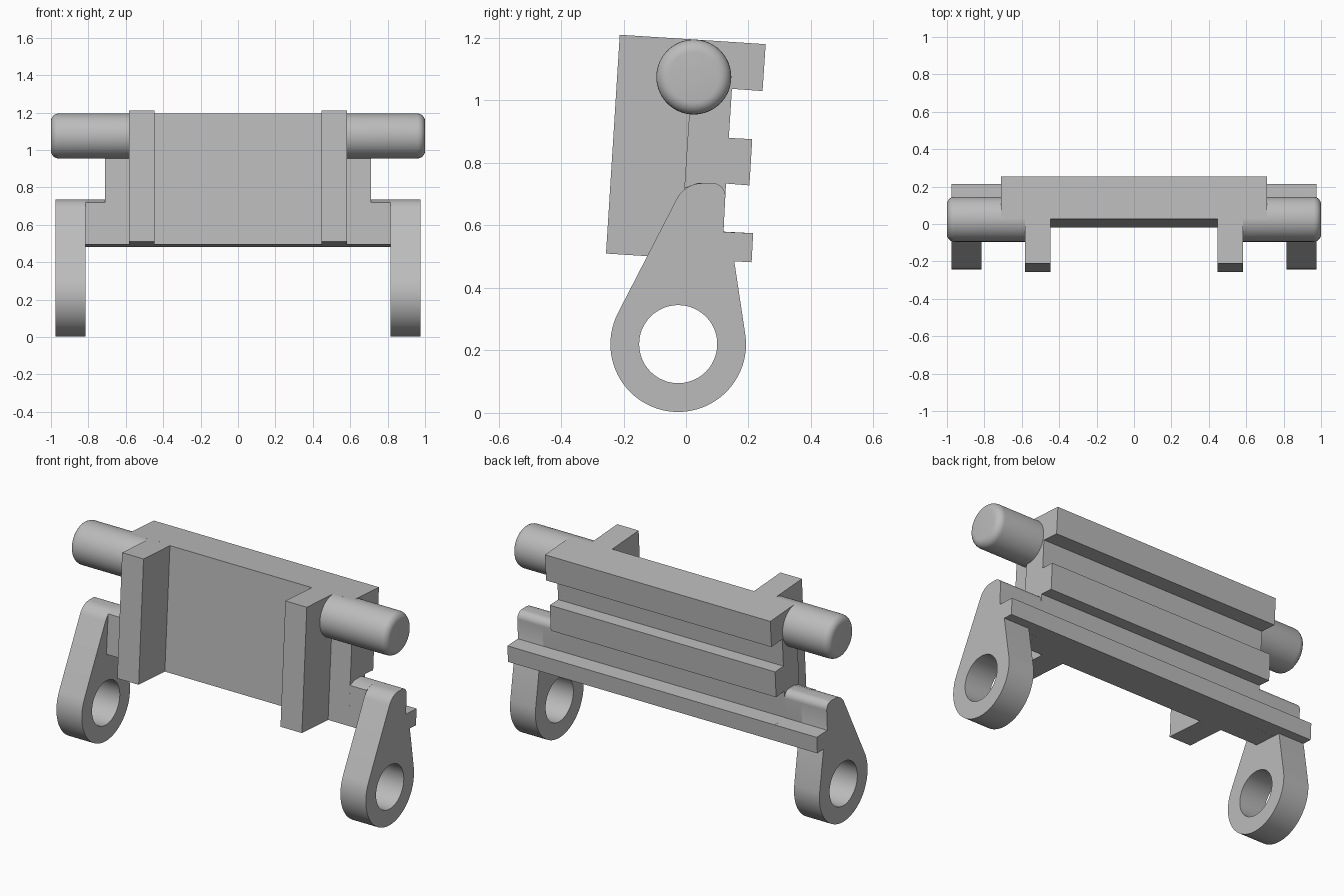
import bpy, bmesh
from math import radians, sin, cos
from mathutils import Vector, Matrix

cube = bpy.data.objects.get("Cube")
if cube:
    bpy.data.objects.remove(cube, do_unlink=True)

gray = bpy.data.materials.new("plain gray")
gray.use_nodes = True
gray.diffuse_color = (0.5, 0.5, 0.5, 1)
gray.node_tree.nodes["Principled BSDF"].inputs["Base Color"].default_value = (0.5, 0.5, 0.5, 1)
parts = []


def finish(name, bm):
    bmesh.ops.recalc_face_normals(bm, faces=bm.faces)
    mesh = bpy.data.meshes.new(name)
    bm.to_mesh(mesh)
    bm.free()
    mesh.materials.append(gray)
    obj = bpy.data.objects.new(name, mesh)
    bpy.context.collection.objects.link(obj)
    parts.append(obj)


def extrude(name, x0, x1, outline, hole=None):
    """Extrude a (y, z) outline, with an optional hole, from x0 to x1."""
    bm = bmesh.new()
    for loop in filter(None, (outline, hole)):
        verts = [bm.verts.new((x0, y, z)) for y, z in loop]
        for a, b in zip(verts, verts[1:] + verts[:1]):
            bm.edges.new((a, b))
    if hole:
        bmesh.ops.triangle_fill(bm, edges=bm.edges[:], use_beauty=True)
    else:
        bm.faces.new(bm.verts[:])
    ext = bmesh.ops.extrude_face_region(bm, geom=bm.faces[:])
    moved = [g for g in ext["geom"] if isinstance(g, bmesh.types.BMVert)]
    bmesh.ops.translate(bm, verts=moved, vec=(x1 - x0, 0, 0))
    finish(name, bm)


def arc(center, radius, start, end, steps):
    return [(center[0] + radius * cos(radians(start + (end - start) * i / steps)),
             center[1] + radius * sin(radians(start + (end - start) * i / steps)))
            for i in range(steps + 1)]


def fillet(before, corner, after, radius, steps=8):
    """Points of a round corner."""
    b, c, a = Vector(before), Vector(corner), Vector(after)
    u, v = (b - c).normalized(), (a - c).normalized()
    half = u.angle(v) / 2
    center = c + (u + v).normalized() * radius / sin(half)
    p = c + u * radius * cos(half) / sin(half) - center
    q = c + v * radius * cos(half) / sin(half) - center
    return [tuple(center + p.lerp(q, i / steps).normalized() * radius) for i in range(steps + 1)]


# Ribbed plate, leaning slightly back
extrude("ribbed_plate", -0.71, 0.71, [
    (0.026, 1.195), (0.255, 1.18), (0.245, 1.03), (0.147, 1.037), (0.137, 0.88), (0.212, 0.876),
    (0.203, 0.728), (0.128, 0.734), (0.12, 0.58), (0.215, 0.575), (0.21, 0.482), (-0.02, 0.495)])

# Arm outline: round eye below, rounded shoulder on top
eye = (-0.025, 0.22)
shoulder_front, shoulder_back = (-0.004, 0.735), (0.128, 0.735)
front_foot, back_foot = (-0.218, 0.319), (0.12, 0.58)
back_round = fillet(shoulder_front, shoulder_back, back_foot, 0.04)
arm_outline = (arc(eye, 0.217, 152.8, 369, 48) + [(0.155, 0.482), back_foot] + back_round[::-1]
               + fillet(front_foot, shoulder_front, shoulder_back, 0.09)[::-1])
arm_hole = arc(eye, 0.125, 0, 352.5, 47)
ledge_outline = ([(-0.02, 0.495), (-0.005, 0.72), (0.035, 0.735)] + back_round
                 + [back_foot, (0.114, 0.487)])

for side, s in (("left", 1), ("right", -1)):
    # Side ledge, rib end and arm
    extrude(side + "_ledge", s * 0.71, s * 0.815, ledge_outline)
    extrude(side + "_rib_end", s * 0.71, s * 0.975,
            [(0.1, 0.58), (0.215, 0.575), (0.21, 0.482), (0.1, 0.488)])
    extrude(side + "_arm", s * 0.815, s * 0.975, arm_outline, arm_hole)
    # Upright bar on the front
    extrude(side + "_front_bar", s * 0.447, s * 0.582,
            [(-0.212, 1.21), (0.026, 1.195), (-0.02, 0.495), (-0.256, 0.51)])
    # Peg with a rounded outer end
    bm = bmesh.new()
    bmesh.ops.create_cone(bm, cap_ends=True, segments=64, radius1=0.12, radius2=0.12, depth=0.48,
                          matrix=Matrix.Translation((s * 0.76, 0.025, 1.075))
                          @ Matrix.Rotation(radians(90), 4, 'Y'))
    rim = [e for e in bm.edges if all(s * v.co.x > 0.99 for v in e.verts)]
    bmesh.ops.bevel(bm, geom=rim, offset=0.04, segments=6, profile=0.5, affect='EDGES')
    finish(side + "_peg", bm)

# Smooth the round surfaces, keep the corners sharp
bpy.ops.object.select_all(action='DESELECT')
for obj in parts:
    obj.select_set(True)
bpy.context.view_layer.objects.active = parts[0]
bpy.ops.object.shade_smooth_by_angle(angle=radians(30))
